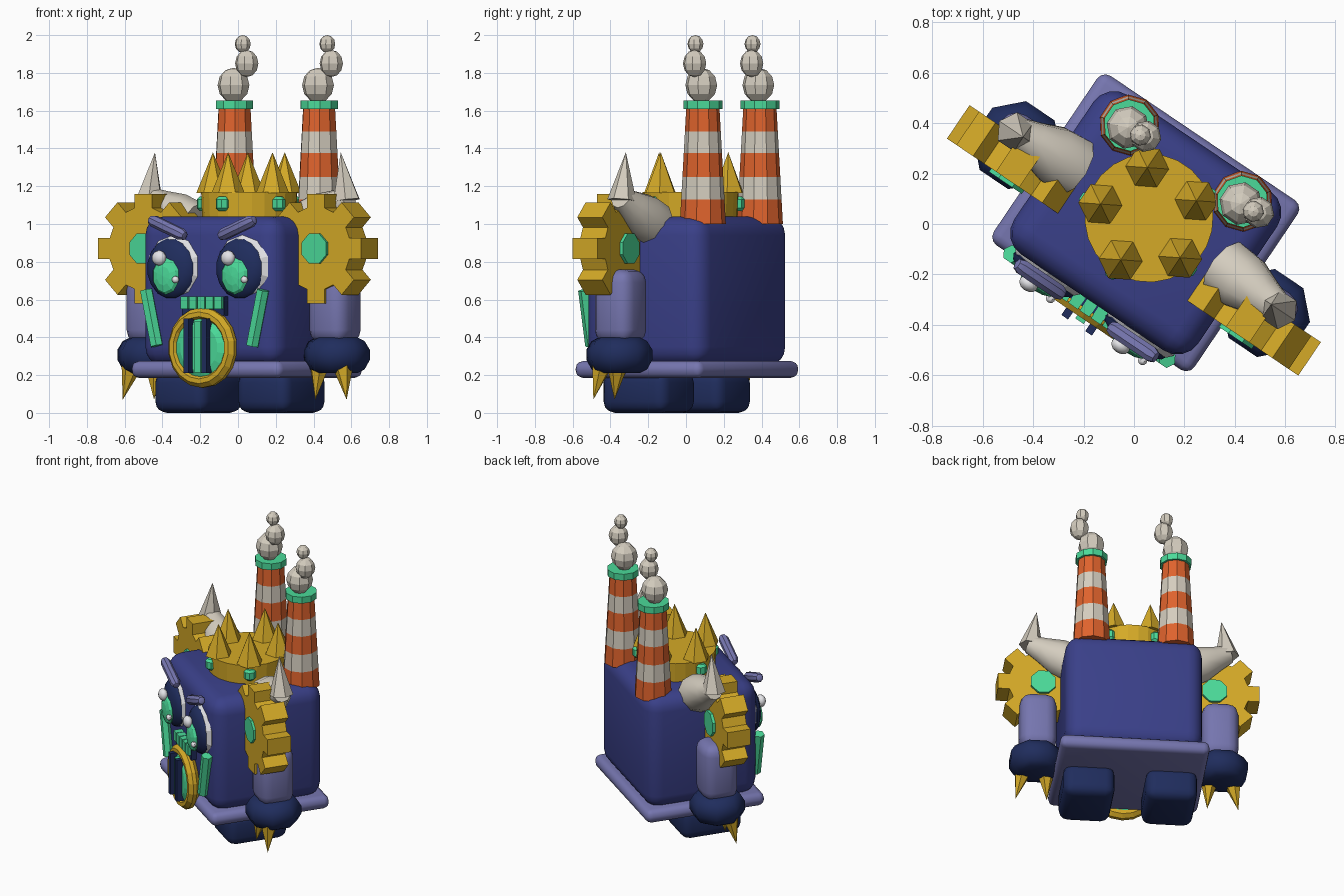
import bpy, bmesh, math
from mathutils import Matrix, Vector

if "Cube" in bpy.data.objects:
    bpy.data.objects.remove(bpy.data.objects["Cube"])

# whole model is turned about z
ROOT = Matrix.Rotation(math.radians(-34), 4, 'Z') @ Matrix.Translation((0.036, 0, 0))
FRONT = Matrix.Rotation(math.pi / 2, 4, 'X')      # lathe axis +z -> -y


def material(name, rgb):
    m = bpy.data.materials.new(name)
    m.diffuse_color = (*rgb, 1)
    m.use_nodes = True
    m.node_tree.nodes["Principled BSDF"].inputs["Base Color"].default_value = m.diffuse_color
    return m


BLUE = material("body blue", (0.042, 0.051, 0.25))
PERI = material("periwinkle", (0.18, 0.18, 0.43))
NAVY = material("dark navy", (0.014, 0.026, 0.11))
GOLD = material("gold", (0.66, 0.40, 0.02))
CREAM = material("cream", (0.66, 0.61, 0.52))
ORANGE = material("orange", (0.74, 0.125, 0.026))
GREEN = material("green", (0.07, 0.70, 0.32))
WHITE = material("white", (0.85, 0.85, 0.88))


def finish(name, bm, mats, smooth=False, mtx=Matrix()):
    bmesh.ops.recalc_face_normals(bm, faces=bm.faces)
    bm.transform(ROOT @ mtx)
    me = bpy.data.meshes.new(name)
    bm.to_mesh(me)
    bm.free()
    for m in mats if isinstance(mats, list) else [mats]:
        me.materials.append(m)
    ob = bpy.data.objects.new(name, me)
    bpy.context.collection.objects.link(ob)
    if smooth:
        bpy.ops.object.select_all(action='DESELECT')
        ob.select_set(True)
        bpy.context.view_layer.objects.active = ob
        bpy.ops.object.shade_smooth_by_angle(angle=math.radians(40))
    return ob


def box(name, mat, loc, size, bevel=0.0, seg=3):
    bm = bmesh.new()
    bmesh.ops.create_cube(bm, size=1, matrix=Matrix.Diagonal((*size, 1)))
    if bevel:
        bmesh.ops.bevel(bm, geom=bm.edges[:], offset=bevel, segments=seg, profile=0.5, affect='EDGES')
    return finish(name, bm, mat, bevel > 0, Matrix.Translation(loc))


def lathe(name, mat, pts, n, mtx=Matrix(), smooth=False, band=None):
    """Spin (radius, height) points about z; band maps ring number to material slot."""
    bm = bmesh.new()
    rings = []
    for r, z in pts:
        if r < 1e-5:
            rings.append([bm.verts.new((0, 0, z))] * n)
        else:
            a = [2 * math.pi * (i + 0.5) / n for i in range(n)]
            rings.append([bm.verts.new((r * math.cos(t), r * math.sin(t), z)) for t in a])
    for k in range(len(rings) - 1):
        for i in range(n):
            j = (i + 1) % n
            vs = list(dict.fromkeys([rings[k][i], rings[k][j], rings[k + 1][j], rings[k + 1][i]]))
            f = bm.faces.new(vs)
            f.material_index = band(k) if band else 0
    for k in (0, -1):
        if pts[k][0] > 1e-5:
            bm.faces.new(rings[k])
    return finish(name, bm, mat, smooth, mtx)


def ball(name, mat, loc, size, n=10, rings=7, axis=Matrix(), smooth=False):
    """Ellipsoid, size = (radial x, radial y, axial) before the axis turn."""
    pts = [(math.sin(math.pi * i / rings), -math.cos(math.pi * i / rings)) for i in range(rings + 1)]
    m = Matrix.Translation(loc) @ axis @ Matrix.Diagonal((*size, 1))
    return lathe(name, mat, pts, n, m, smooth)


def between(a, b):
    """Matrix placing the z axis from a towards b, and the length."""
    a, d = Vector(a), Vector(b) - Vector(a)
    return Matrix.Translation(a) @ d.to_track_quat('Z', 'Y').to_matrix().to_4x4(), d.length


def spike(name, mat, a, b, r0, r1=0.0, n=6):
    m, length = between(a, b)
    return lathe(name, mat, [(r0, 0), (r1, length)], n, m)


def capsule(name, mat, a, b, r):
    m, L = between(a, b)
    pts = [(0, -r), (r * .7, -r * .7), (r, 0), (r, L), (r * .7, L + r * .7), (0, L + r)]
    return lathe(name, mat, pts, 8, m, True)


# body and base plate
box("body", BLUE, (0, 0.03, 0.645), (0.88, 0.76, 0.79), 0.1, 4)
box("base_plate", PERI, (0, 0.03, 0.23), (0.96, 0.81, 0.09), 0.04)


def gear(name, x):
    bm = bmesh.new()
    prof = []
    w = 0.056
    for k in range(8):
        a = math.pi * k / 4
        for r, s in ((0.215, -w), (0.29, -w), (0.29, w), (0.215, w)):
            prof.append((r * math.cos(a) - s * math.sin(a), r * math.sin(a) + s * math.cos(a)))
    f = bm.faces.new([bm.verts.new((px, -0.134, pz)) for px, pz in prof])
    ext = bmesh.ops.extrude_face_region(bm, geom=[f])
    bmesh.ops.translate(bm, vec=(0, 0.16, 0), verts=[v for v in ext['geom'] if isinstance(v, bmesh.types.BMVert)])
    finish(name, bm, GOLD, False, Matrix.Translation((x, 0, 0.87)))


for s, side in ((-1, "left"), (1, "right")):
    # feet and arms
    box(side + "_foot", NAVY, (s * 0.265, -0.035, 0.11), (0.33, 0.41, 0.22), 0.06)
    box(side + "_arm", PERI, (s * 0.584, 0.0, 0.565), (0.235, 0.235, 0.39), 0.07)
    lathe(side + "_hand", NAVY, [(0.11, 0.21), (0.15, 0.23), (0.178, 0.28), (0.178, 0.335), (0.15, 0.38), (0.11, 0.40)],
          8, Matrix.Translation((s * 0.595, 0, 0)), True)
    for c in (-1, 1):
        spike(side + "_claw", GOLD, (s * 0.6 + c * 0.075, -0.06, 0.245), (s * 0.615 + c * 0.1, -0.085, 0.07), 0.055)

    # shoulder gear with hub, and horn behind it
    gear(side + "_gear", s * 0.55)
    lathe(side + "_hub", GREEN, [(0.085, -0.045), (0.085, 0.15)], 8, Matrix.Translation((s * 0.55, 0, 0.87)) @ FRONT)
    m, L = between((s * 0.36, 0.055, 1.0), (s * 0.64, 0.04, 1.14))
    lathe(side + "_horn_base", CREAM, [(0.125, 0), (0.12, L * .35), (0.085, L * .7), (0.06, L)], 10, m, True)
    spike(side + "_horn_tip", CREAM, (s * 0.63, 0.04, 1.125), (s * 0.593, 0.04, 1.38), 0.078)

    # eye layers
    x = s * 0.22
    ball(side + "_eye_white", WHITE, (x + 0.008, -0.345, 0.775), (0.168, 0.172, 0.045), 10, 6, FRONT)
    ball(side + "_eye_dark", NAVY, (x, -0.362, 0.765), (0.15, 0.16, 0.055), 16, 8, FRONT, True)
    ball(side + "_iris", GREEN, (x, -0.41, 0.725), (0.085, 0.1, 0.03), 10, 6, FRONT)
    ball(side + "_glint", WHITE, (x - 0.03, -0.43, 0.82), (0.042, 0.042, 0.03), 10, 6, FRONT, True)
    ball(side + "_small_glint", WHITE, (x + 0.075, -0.43, 0.705), (0.02, 0.02, 0.018), 8, 6, FRONT, True)

    # brow and cheek bar
    capsule(side + "_brow", PERI, (s * 0.31, -0.39, 1.015), (s * 0.135, -0.39, 0.945), 0.033)
    spike(side + "_cheek_bar", GREEN, (s * 0.305, -0.37, 0.355), (s * 0.373, -0.37, 0.65), 0.036, 0.036)

    # chimney with painted bands, rim and smoke
    cx, cy = s * 0.27, 0.314
    zs = [1.0, 1.13, 1.25, 1.375, 1.49, 1.615]
    lathe(side + "_chimney", [ORANGE, CREAM], [(0.122 - 0.034 * (z - 1.0) / 0.615, z) for z in zs], 10,
          Matrix.Translation((cx, cy, 0)), band=lambda k: k % 2)
    lathe(side + "_chimney_rim", GREEN, [(0.103, 1.61), (0.103, 1.655)], 10, Matrix.Translation((cx, cy, 0)))
    for dx, dy, z, r, h in ((0.0, -0.01, 1.735, 0.086, 0.092), (0.078, 0.0, 1.85, 0.063, 0.072), (0.058, -0.008, 1.953, 0.043, 0.047)):
        ball(side + "_smoke", CREAM, (cx + dx, cy + dy, z), (r, r, h), 8, 6)

    # mouth bars
    box(side + "_mouth_bar", NAVY, (s * 0.057, -0.43, 0.355), (0.032, 0.06, 0.29))

# mouth disc and ring
MOUTH = Matrix.Translation((0, -0.35, 0.345)) @ FRONT
lathe("mouth_disc", GREEN, [(0.165, 0), (0.165, 0.055), (0.12, 0.075)], 16, MOUTH)
lathe("mouth_ring", GOLD, [(0.155, 0.0), (0.19, 0.0), (0.212, 0.025), (0.212, 0.05), (0.19, 0.075), (0.165, 0.075),
                          (0.150, 0.055)], 18, MOUTH)
box("mouth_center_bar", GREEN, (0, -0.42, 0.35), (0.04, 0.04, 0.27))

# nose vent with slats
box("vent_back", NAVY, (0, -0.36, 0.565), (0.27, 0.05, 0.10))
for i in range(5):
    box("vent_slat", GREEN, ((i - 2) * 0.054, -0.375, 0.583), (0.046, 0.06, 0.068))

# crown with spikes and gems
CROWN = Matrix.Translation((0, 0.053, 0))
lathe("crown_band", GOLD, [(0.25, 1.03), (0.255, 1.17)], 24, CROWN)
for k in range(5):
    a = math.radians(-90 + 72 * k)
    c, s = math.cos(a), math.sin(a)
    px, py = 0.2 * c, 0.053 + 0.2 * s
    spike("crown_spike", GOLD, (px, py, 1.165), (px, py, 1.38), 0.088)
    lathe("crown_gem", GREEN, [(0.022, 1.07), (0.038, 1.085), (0.038, 1.13), (0.022, 1.145)], 8,
          Matrix.Translation((0.25 * c, 0.053 + 0.25 * s, 0)))
